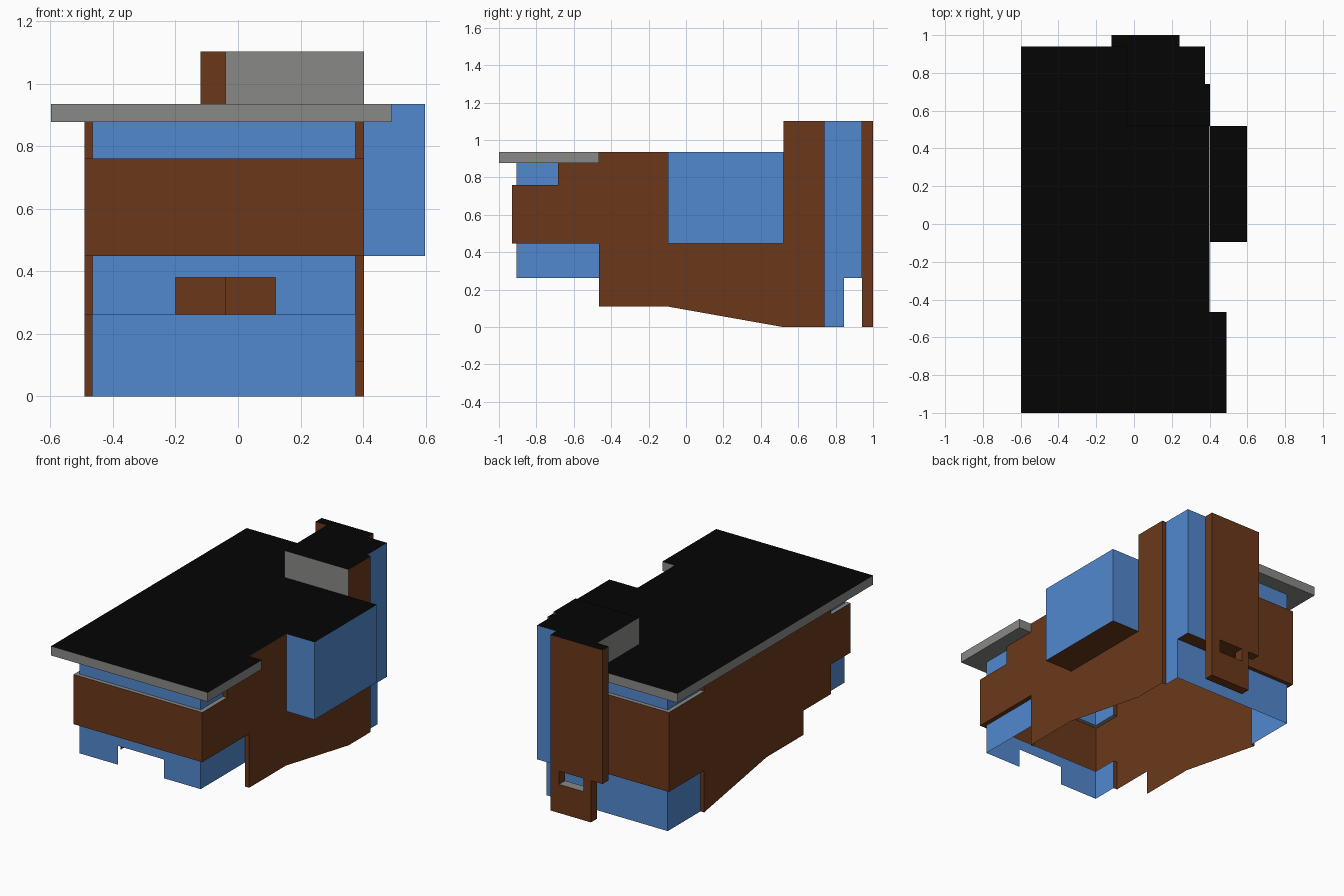
import bpy, bmesh
from mathutils import Vector

if "Cube" in bpy.data.objects:
    bpy.data.objects.remove(bpy.data.objects["Cube"])


def material(name, rgb):
    m = bpy.data.materials.new(name)
    m.diffuse_color = (*rgb, 1)
    m.use_nodes = True
    m.node_tree.nodes["Principled BSDF"].inputs["Base Color"].default_value = m.diffuse_color
    return m


BLUE = material("glass_blue", (0.085, 0.25, 0.63))
BROWN = material("timber_brown", (0.147, 0.039, 0.010))
GREY = material("trim_grey", (0.25, 0.25, 0.24))
BLACK = material("roof_black", (0.0015, 0.0015, 0.0015))
DIRS = {"up": (0, 0, 1), "down": (0, 0, -1)}


def finish(name, bm, mat, **faces):
    """Make the object; faces gives other materials by direction."""
    mats = [mat]
    bm.normal_update()
    for side, m in faces.items():
        mats.append(m)
        for f in bm.faces:
            if f.normal.dot(Vector(DIRS[side])) > 0.99:
                f.material_index = len(mats) - 1
    me = bpy.data.meshes.new(name)
    bm.to_mesh(me)
    bm.free()
    for m in mats:
        me.materials.append(m)
    bpy.context.collection.objects.link(bpy.data.objects.new(name, me))


def sheet(name, pts, mat):
    bm = bmesh.new()
    bm.faces.new([bm.verts.new(p) for p in pts])
    finish(name, bm, mat)


def curtain(name, path, z0, z1, mat):
    """Upright thin wall along a plan path (anticlockwise faces outward)."""
    bm = bmesh.new()
    cols = [[bm.verts.new((x, y, z)) for z in (z0, z1)] for x, y in path]
    for a, b in zip(cols, cols[1:]):
        bm.faces.new((a[0], b[0], b[1], a[1]))
    finish(name, bm, mat)


def plates(name, rects, z, mat, up=True):
    """Level rectangles (x0, x1, y0, y1) at one height."""
    bm = bmesh.new()
    for x0, x1, y0, y1 in rects:
        c = [(x0, y0), (x1, y0), (x1, y1), (x0, y1)]
        bm.faces.new([bm.verts.new((x, y, z)) for x, y in (c if up else c[::-1])])
    finish(name, bm, mat)


def plan(name, xy, z0, z1, mat, **faces):
    bm = bmesh.new()
    f = bm.faces.new([bm.verts.new((x, y, z0)) for x, y in xy])
    geom = bmesh.ops.extrude_face_region(bm, geom=[f], use_keep_orig=True)["geom"]
    bmesh.ops.translate(bm, vec=(0, 0, z1 - z0),
                        verts=[v for v in geom if isinstance(v, bmesh.types.BMVert)])
    bmesh.ops.recalc_face_normals(bm, faces=bm.faces)
    finish(name, bm, mat, **faces)


def box(name, x0, x1, y0, y1, z0, z1, mat, **faces):
    plan(name, [(x0, y0), (x1, y0), (x1, y1), (x0, y1)], z0, z1, mat, **faces)


L, R = -.49, .403          # outer timber faces
GL, GR = -.465, .375       # recessed glass faces
B, C, E, TOP = .448, .76, .877, 1.103   # band bottom, band top, eaves, tower top

# Timber side walls
right = [(-.93, B), (-.465, B), (-.465, .11), (-.1, .11), (.52, 0), (.74, 0), (.74, TOP),
         (.52, TOP), (.52, .935), (-.465, .935), (-.465, E), (-.685, E), (-.685, C), (-.93, C)]
left = [(-.93, B), (-.74, B), (-.74, .262), (-.465, .262), (-.465, .11), (-.1, .11), (.52, 0),
        (.52, .262), (.87, .262), (.87, C), (.52, C), (.52, E), (-.74, E), (-.74, C), (-.93, C)]
sheet("right_wall", [(R, y, z) for y, z in right], BROWN)
sheet("left_wall", [(L, y, z) for y, z in reversed(left)], BROWN)

# Timber bands at front and rear
curtain("front_band", [(L, -.93), (R, -.93)], B, C, BROWN)
curtain("rear_band", [(-.04, .87), (L, .87)], .262, C, BROWN)

# Wall returns between timber and recessed glass
for i, (y, z0, z1) in enumerate([(-.465, .11, B), (-.685, C, E)]):
    curtain(f"right_return_{i}", [(GR, y), (R, y)], z0, z1, BROWN)
curtain("right_return_rear", [(R, .74), (GR, .74)], 0, TOP, BROWN)
for i, (y, z0, z1) in enumerate([(-.74, .262, B), (-.74, C, E), (.52, 0, .262), (.52, C, E)]):
    curtain(f"left_return_{i}", [(L, y), (GL, y)], z0, z1, BROWN)

# Ledges above and soffits below the bands
front_strip, rear_strip = (L, R, -.93, -.905), (L, -.04, .845, .87)
left_rear, left_front = (L, GL, .52, .845), (L, GL, -.905, -.74)
plates("band_ledges", [front_strip, (GR, R, -.905, -.685), left_front, left_rear, rear_strip], C, GREY)
plates("front_soffits", [front_strip, (GR, R, -.905, -.465), left_front], B, BROWN, False)
plates("rear_soffits", [rear_strip, left_rear, (-.04, GR, .845, .94)], .262, BROWN, False)

# Recessed glass
curtain("upper_front_glass", [(GL, -.74), (GL, -.905), (GR, -.905), (GR, -.685)], C, E, BLUE)
curtain("upper_rear_glass", [(-.04, .845), (GL, .845), (GL, .52)], C, E, BLUE)
curtain("lower_rear_glass", [(GR, .74), (GR, .845), (GL, .845), (GL, .52)], 0, .262, BLUE)
curtain("lower_front_glass_left", [(GL, -.74), (GL, -.905)], .262, B, BLUE)
curtain("lower_front_glass_right", [(GR, -.905), (GR, -.465)], .262, B, BLUE)
sheet("lower_front_glass", [(x, -.905, z) for x, z in [
    (GL, .262), (-.2, .262), (-.2, .38), (.12, .38), (.12, .262), (GR, .262), (GR, B), (GL, B)]], BLUE)

# Flat roof with wider front overhang
plan("roof", [(-.598, -1), (.49, -1), (.49, -.465), (R - .002, -.465), (R - .002, .52),
              (-.04, .52), (-.04, .94), (-.598, .94)], E, .935, GREY, up=BLACK)

# Projecting bay
curtain("bay", [(R, -.095), (.598, -.095), (.598, .52), (R, .52)], B, .935, BLUE)
plates("bay_roof", [(R, .598, -.095, .52)], .935, BLACK)
plates("bay_soffit", [(R, .598, -.095, .52)], B, BROWN, False)

# Stair tower
curtain("tower_front", [(-.04, .94), (-.04, .52), (R, .52)], .935, TOP, GREY)
curtain("tower_glass", [(GR, .74), (GR, .94), (.24, .94)], .262, TOP, BLUE)
curtain("tower_left_return", [(-.04, .94), (-.04, .87)], .262, E, BROWN)
plates("tower_roof", [(-.04, R, .52, .74), (-.04, GR, .74, .94)], TOP, BLACK)

# Chimney with a through opening near the foot
box("chimney", -.12, .24, .94, 1, .262, TOP, BROWN, up=BLACK)
box("chimney_base", -.04, .24, .94, 1, 0, .18, BROWN, up=GREY)
for side, x0, x1 in (("left", -.04, .01), ("right", .18, .24)):
    box("chimney_post_" + side, x0, x1, .94, 1, .18, .262, BROWN)
